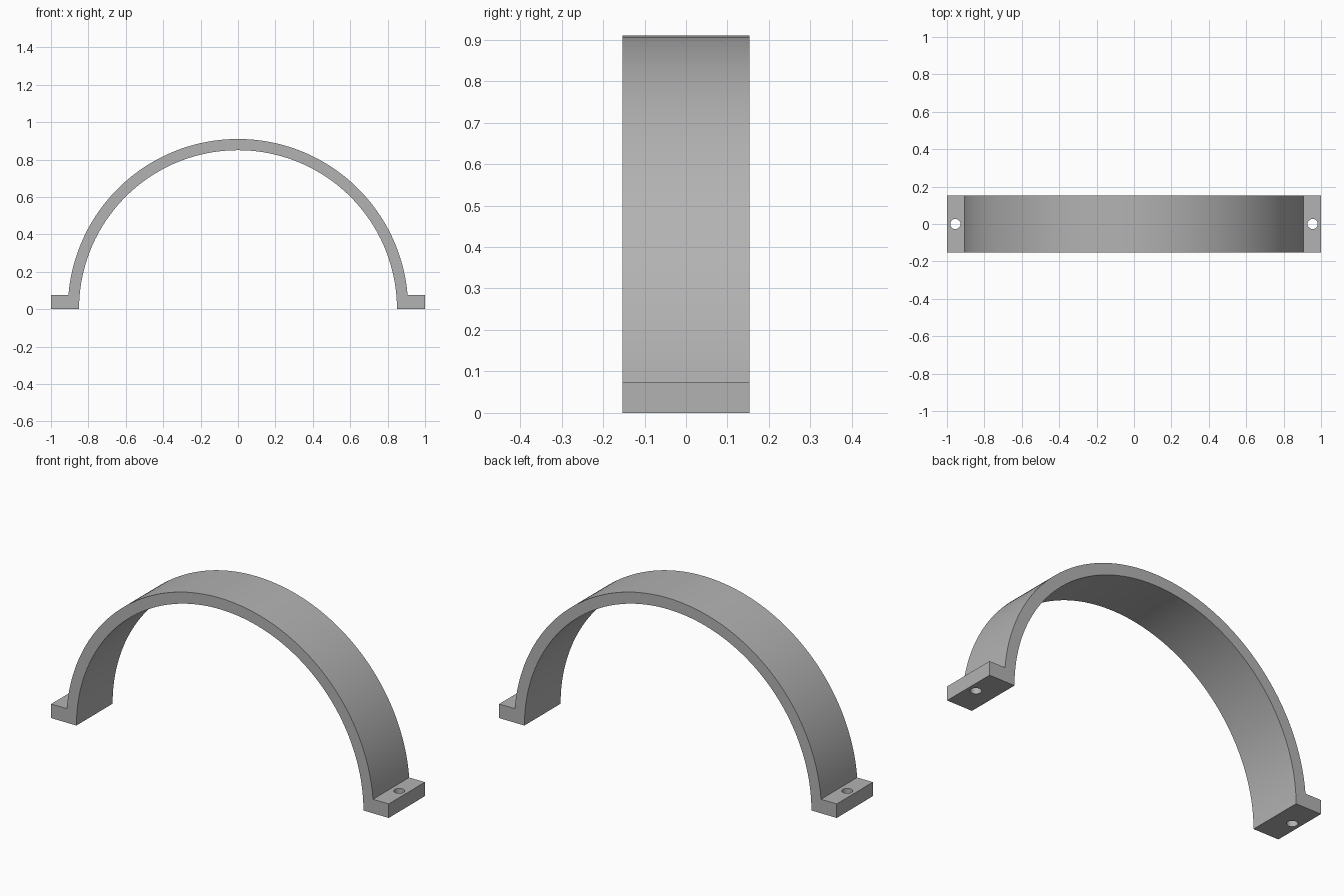
import bpy, bmesh
from math import sin, cos, pi, asin, radians

OUTER, INNER = 0.91, 0.85      # arch radii
HALF_WIDTH = 0.153
FOOT_TOP, FOOT_END = 0.075, 1.0
HOLE_X, HOLE_R = 0.955, 0.027
SEGMENTS = 96

cube = bpy.data.objects.get("Cube")
if cube:
    bpy.data.objects.remove(cube, do_unlink=True)

grey = bpy.data.materials.new("plain grey")
grey.use_nodes = True
colour = (0.45, 0.45, 0.45, 1)
grey.diffuse_color = colour
grey.node_tree.nodes["Principled BSDF"].inputs["Base Color"].default_value = colour


def arc(radius, start, end):
    """Points (x, z) along a circle centred on the origin."""
    angles = [start + (end - start) * i / SEGMENTS for i in range(SEGMENTS + 1)]
    return [(radius * cos(a), radius * sin(a)) for a in angles]


def extruded(name, profile):
    """Solid with an x-z profile, extruded along y."""
    bm = bmesh.new()
    face = bm.faces.new([bm.verts.new((x, -HALF_WIDTH, z)) for x, z in profile])
    result = bmesh.ops.extrude_face_region(bm, geom=[face])
    moved = [g for g in result["geom"] if isinstance(g, bmesh.types.BMVert)]
    bmesh.ops.translate(bm, verts=moved, vec=(0, 2 * HALF_WIDTH, 0))
    bmesh.ops.recalc_face_normals(bm, faces=bm.faces)
    mesh = bpy.data.meshes.new(name)
    bm.to_mesh(mesh)
    bm.free()
    mesh.materials.append(grey)
    obj = bpy.data.objects.new(name, mesh)
    bpy.context.collection.objects.link(obj)
    return obj


# Arch with a mounting foot at each end, as one profile
rise = asin(FOOT_TOP / OUTER)
profile = (arc(INNER, pi, 0)
           + [(FOOT_END, 0), (FOOT_END, FOOT_TOP)]
           + arc(OUTER, rise, pi - rise)
           + [(-FOOT_END, FOOT_TOP), (-FOOT_END, 0)])
clamp = extruded("arched_clamp", profile)

# Screw hole through each foot
for side in (-1, 1):
    bpy.ops.mesh.primitive_cylinder_add(vertices=32, radius=HOLE_R, depth=0.4,
                                        location=(side * HOLE_X, 0, 0))
    cutter = bpy.context.object
    cutter.name = "hole_cutter"
    cutter.hide_render = True
    cutter.data.materials.append(grey)
    cut = clamp.modifiers.new("screw_hole", "BOOLEAN")
    cut.operation = "DIFFERENCE"
    cut.solver = "EXACT"
    cut.object = cutter
    bpy.ops.object.select_all(action="DESELECT")
    clamp.select_set(True)
    bpy.context.view_layer.objects.active = clamp
    bpy.ops.object.modifier_apply(modifier=cut.name)
    bpy.data.objects.remove(cutter, do_unlink=True)

# Smooth curves with crisp rims
bpy.ops.object.shade_smooth_by_angle(angle=radians(30))
